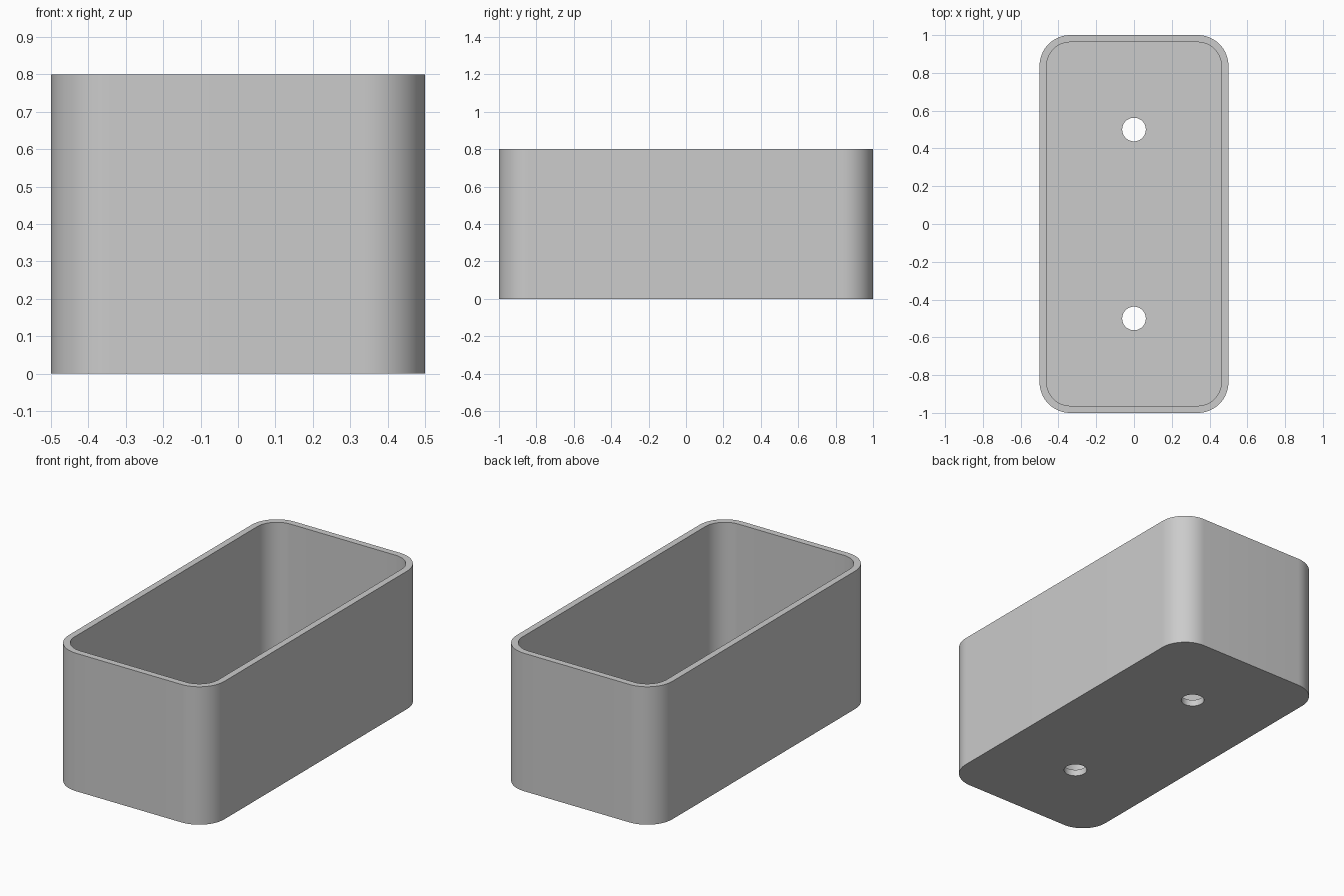
import bpy
import bmesh
from math import cos, sin, pi

cube = bpy.data.objects.get("Cube")
if cube:
    bpy.data.objects.remove(cube, do_unlink=True)

HALF_X, HALF_Y, HEIGHT = 0.5, 1.0, 0.8
WALL, FLOOR, RADIUS = 0.0375, 0.0375, 0.1625
HOLE_RADIUS, HOLE_Y = 0.0625, 0.5
STEPS = 16

grey = bpy.data.materials.new("light grey")
grey.use_nodes = True
colour = (0.6, 0.6, 0.6, 1)
grey.diffuse_color = colour
grey.node_tree.nodes["Principled BSDF"].inputs["Base Color"].default_value = colour


def rounded_ring(bm, inset, z):
    """Ring of vertices around a rounded rectangle, counter-clockwise."""
    r = RADIUS - inset
    cx, cy = HALF_X - RADIUS, HALF_Y - RADIUS
    ring = []
    for corner, (sx, sy) in enumerate(((1, 1), (-1, 1), (-1, -1), (1, -1))):
        for i in range(STEPS + 1):
            a = (corner + i / STEPS) * pi / 2
            ring.append(bm.verts.new((sx * cx + r * cos(a), sy * cy + r * sin(a), z)))
    return ring


def bridge(bm, low, high):
    for i in range(len(low)):
        j = (i + 1) % len(low)
        bm.faces.new((low[i], low[j], high[j], high[i]))


# Open box: outer wall, rim, inner wall and floor
bm = bmesh.new()
rings = [rounded_ring(bm, inset, z) for inset, z in
         ((0, 0), (0, HEIGHT), (WALL, HEIGHT), (WALL, FLOOR))]
for low, high in zip(rings, rings[1:]):
    bridge(bm, low, high)
bm.faces.new(rings[0][::-1])
bm.faces.new(rings[-1])
bmesh.ops.recalc_face_normals(bm, faces=bm.faces)
mesh = bpy.data.meshes.new("planter_box")
bm.to_mesh(mesh)
bm.free()
mesh.materials.append(grey)
box = bpy.data.objects.new("planter_box", mesh)
bpy.context.collection.objects.link(box)

# Drain holes through the floor
for y in (-HOLE_Y, HOLE_Y):
    bpy.ops.mesh.primitive_cylinder_add(vertices=48, radius=HOLE_RADIUS,
                                        depth=4 * FLOOR, location=(0, y, FLOOR / 2))
    cutter = bpy.context.object
    cutter.name = "drain_hole_cutter"
    cutter.hide_render = True
    cutter.data.materials.append(grey)
    bpy.ops.object.select_all(action="DESELECT")
    box.select_set(True)
    bpy.context.view_layer.objects.active = box
    cut = box.modifiers.new("drain_hole", "BOOLEAN")
    cut.operation = "DIFFERENCE"
    cut.solver = "EXACT"
    cut.object = cutter
    bpy.ops.object.modifier_apply(modifier=cut.name)
    bpy.data.objects.remove(cutter, do_unlink=True)

# Smooth corners with crisp rims
bpy.ops.object.shade_smooth_by_angle(angle=pi / 6)
